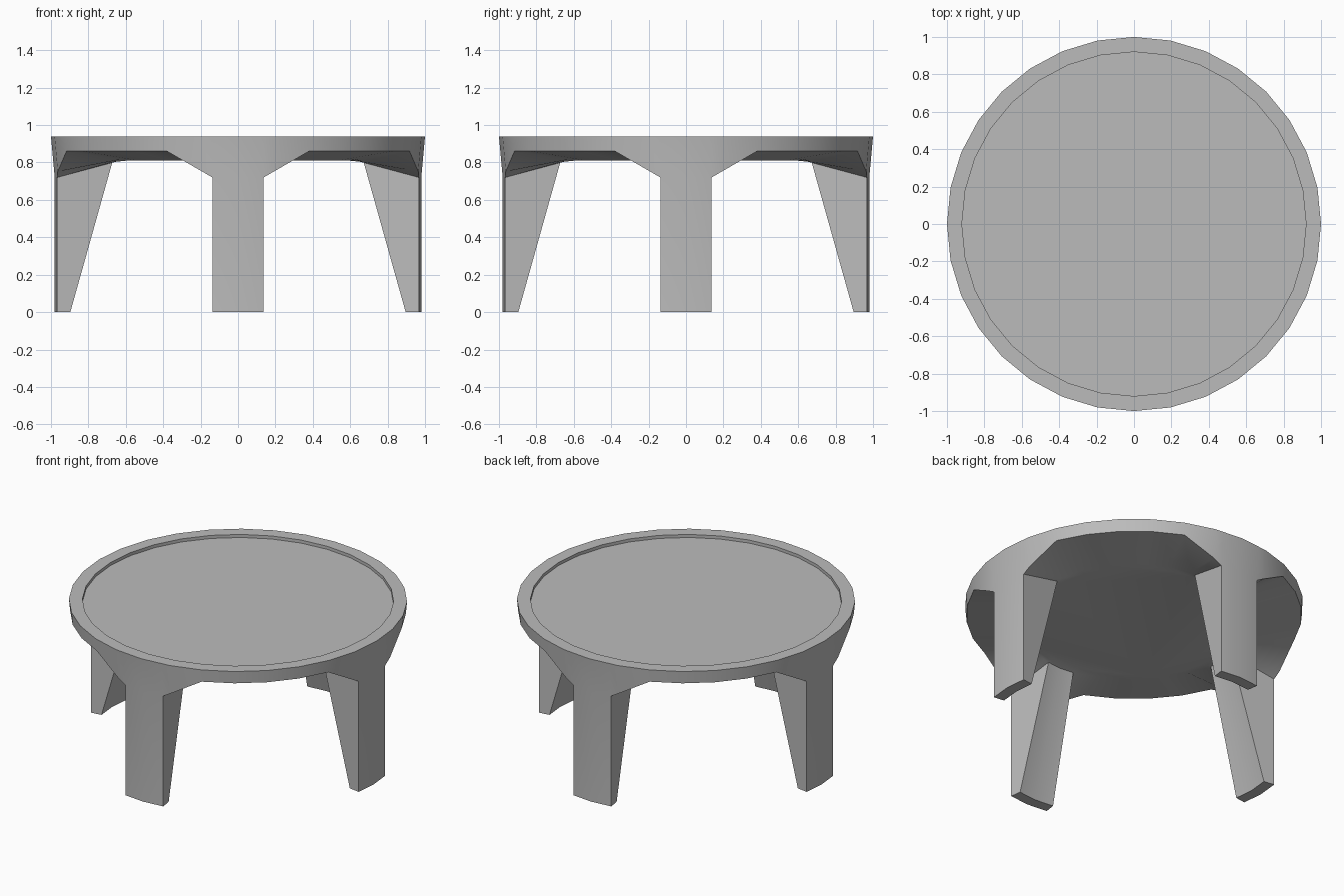
import bpy, bmesh
from math import sin, cos, pi, radians

if "Cube" in bpy.data.objects:
    bpy.data.objects.remove(bpy.data.objects["Cube"], do_unlink=True)

SEGMENTS = 32
STEP = 2 * pi / SEGMENTS
LEG_HALF = radians(8.07)      # half the angle a leg spans
TOP_Z, FLOOR_Z = 0.94, 0.92   # rim and recessed tabletop
LEG_TOP, SKIRT_Z, UNDER_Z = 0.72, 0.86, 0.81
CENTRE_R, LEG_INNER_R = 0.64, 0.682


def leg_offset(angle):
    """Angle to the middle of the nearest leg."""
    quarter = pi / 2
    return abs((angle + quarter / 2) % quarter - quarter / 2)


def chord(angle):
    """Keep added columns on the flat sides of the polygon."""
    return cos(STEP / 2) / cos(angle % STEP - STEP / 2)


def skirt_bottom(angle):
    """Lower edge of the apron: braces rise from the legs to a flat edge."""
    start, end = sin(LEG_HALF), sin(2 * STEP)
    t = (sin(leg_offset(angle)) - start) / (end - start)
    return LEG_TOP + (SKIRT_Z - LEG_TOP) * max(0, min(1, t))


def outer_radius(z):
    return 0.98 + 0.02 * (z - LEG_TOP) / (TOP_Z - LEG_TOP)


angles = [i * STEP for i in range(SEGMENTS)]
for leg in range(4):
    angles += [(leg * pi / 2 + s * LEG_HALF) % (2 * pi) for s in (-1, 1)]
angles.sort()

bm = bmesh.new()
columns = []
for a in angles:
    def point(r, z):
        r *= chord(a)
        return bm.verts.new((r * cos(a), r * sin(a), z))

    low = skirt_bottom(a)
    rim = outer_radius(low)
    t = (rim - LEG_INNER_R) / (rim - CENTRE_R)
    col = {
        "floor": point(0.92, FLOOR_Z),
        "lip": point(0.92, TOP_Z),
        "rim": point(1, TOP_Z),
        "skirt": point(rim, low),
        "under": point(LEG_INNER_R, low + (UNDER_Z - low) * t),
        "centre": point(CENTRE_R, UNDER_Z),
    }
    if leg_offset(a) < LEG_HALF + 0.001:
        col["foot_out"] = point(0.98, 0)
        col["foot_in"] = point(0.909, 0)
    columns.append(col)

# Rim, apron and underside, with the profile running down around each leg
for i, a in enumerate(columns):
    b = columns[(i + 1) % len(columns)]
    path = ["floor", "lip", "rim", "skirt", "under", "centre"]
    if "foot_out" in a and "foot_out" in b:
        path[4:4] = ["foot_out", "foot_in"]
    for p, q in zip(path, path[1:]):
        bm.faces.new((a[p], b[p], b[q], a[q]))
    # Flat sides of the legs
    if ("foot_out" in a) != ("foot_out" in b):
        side = a if "foot_out" in a else b
        bm.faces.new([side[k] for k in ("skirt", "foot_out", "foot_in", "under")])

# Recessed tabletop and flat middle of the underside
bm.faces.new([c["floor"] for c in columns])
bm.faces.new([c["centre"] for c in columns])
bmesh.ops.recalc_face_normals(bm, faces=bm.faces)

mesh = bpy.data.meshes.new("round_table")
bm.to_mesh(mesh)
bm.free()
table = bpy.data.objects.new("round_table", mesh)
bpy.context.collection.objects.link(table)

# Plain grey material
grey = bpy.data.materials.new("light_grey")
grey.use_nodes = True
colour = (0.5, 0.5, 0.5, 1)
grey.diffuse_color = colour
grey.node_tree.nodes["Principled BSDF"].inputs["Base Color"].default_value = colour
mesh.materials.append(grey)

bpy.ops.object.select_all(action="DESELECT")
table.select_set(True)
bpy.context.view_layer.objects.active = table
bpy.ops.object.shade_smooth_by_angle(angle=radians(25))
